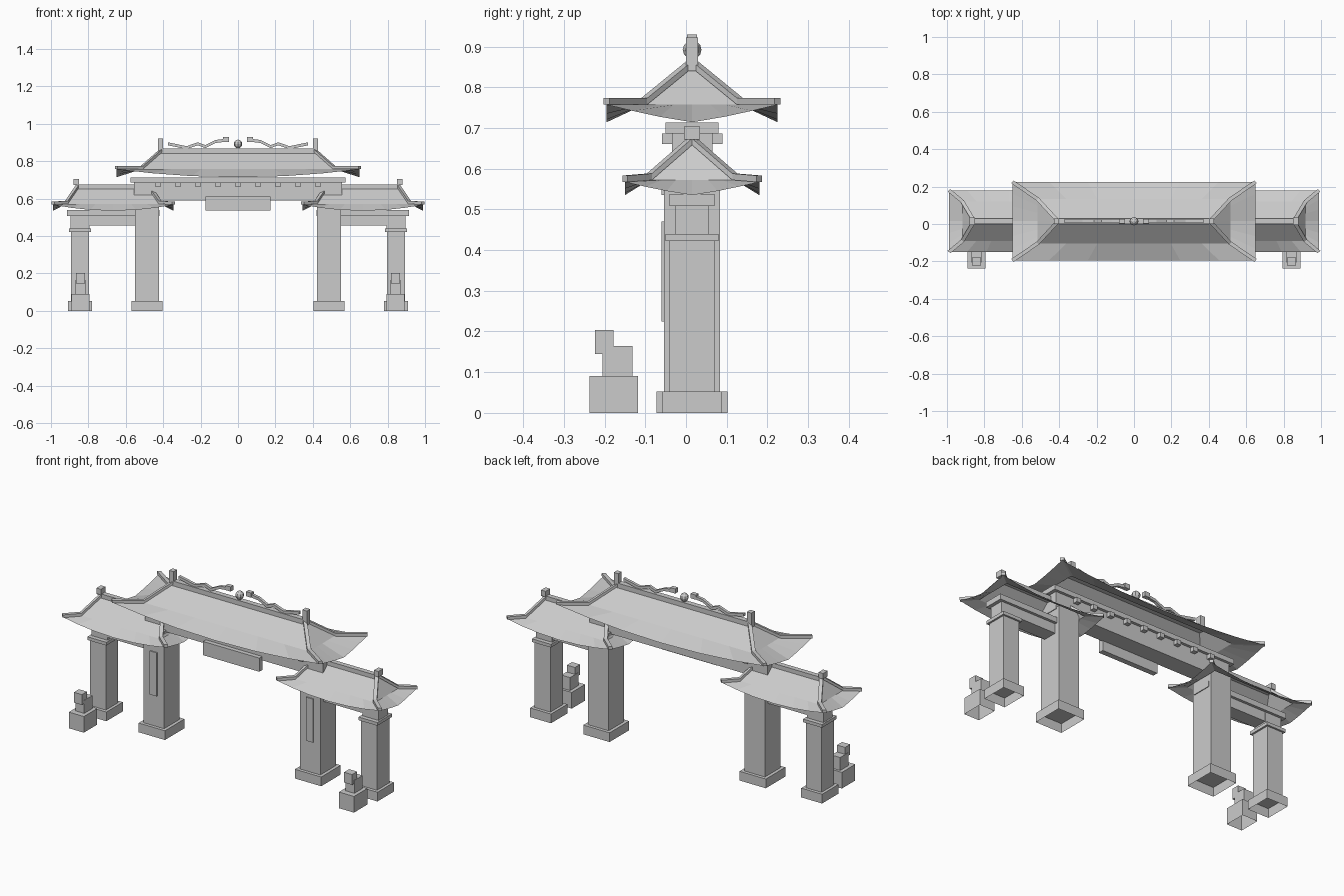
import bpy, bmesh, math
from mathutils import Vector

old = bpy.data.objects.get("Cube")
if old:
    bpy.data.objects.remove(old)

CY = 0.015  # centre line of the gate in y

stone = bpy.data.materials.new("plain_grey")
stone.use_nodes = True
grey = (0.6, 0.6, 0.6, 1)
stone.diffuse_color = grey
stone.node_tree.nodes["Principled BSDF"].inputs["Base Color"].default_value = grey


def finish(name, bm, fix=True):
    if fix:
        bmesh.ops.recalc_face_normals(bm, faces=bm.faces)
    mesh = bpy.data.meshes.new(name)
    bm.to_mesh(mesh)
    bm.free()
    mesh.materials.append(stone)
    obj = bpy.data.objects.new(name, mesh)
    bpy.context.collection.objects.link(obj)
    return obj


def box(name, x, y, z, open_bottom=False):
    """Box from (low, high) ranges on each axis."""
    bm = bmesh.new()
    bmesh.ops.create_cube(bm, size=1)
    for v in bm.verts:
        v.co = [r[0] if c < 0 else r[1] for c, r in zip(v.co, (x, y, z))]
    if open_bottom:
        low = [f for f in bm.faces if f.normal.z < -0.9]
        bmesh.ops.delete(bm, geom=low, context="FACES_ONLY")
    return finish(name, bm, not open_bottom)


def around(centre, half):
    return (centre - half, centre + half)


def strip(name, points, width, height):
    """Bar of rectangular section along a path, with upright ends."""
    bm = bmesh.new()
    pts = [Vector(p) for p in points]
    run = pts[-1] - pts[0]
    side = Vector((-run.y, run.x, 0)).normalized() * width / 2
    up = Vector((0, 0, height / 2))
    rings = [[bm.verts.new(p + a * side + b * up)
              for a, b in ((-1, -1), (1, -1), (1, 1), (-1, 1))] for p in pts]
    for r, s in zip(rings, rings[1:]):
        for i in range(4):
            j = (i + 1) % 4
            bm.faces.new((r[i], r[j], s[j], s[i]))
    bm.faces.new(rings[0])
    bm.faces.new(rings[-1])
    finish(name, bm)


def roof(name, cx, rings, lift):
    """Hipped sheet: rings of (half x, half y, z), with upswept eave corners."""
    bm = bmesh.new()
    steps = (-1, -0.7, -0.38, 0, 0.38, 0.7)
    loops = []
    for k, (hx, hy, z) in enumerate(rings):
        loop = []
        for s in range(4):
            for t in steps:
                x, y = ((t, -1), (1, t), (-t, 1), (-1, -t))[s]
                power = 2 if s % 2 == 0 else 1.2
                dz = lift * abs(t) ** power if k == len(rings) - 1 else 0
                loop.append(bm.verts.new((cx + x * hx, CY + y * hy, z + dz)))
        loops.append(loop)
    for a, b in zip(loops, loops[1:]):
        for i in range(len(a)):
            j = (i + 1) % len(a)
            bm.faces.new((b[i], b[j], a[j], a[i]))
    finish(name, bm, False)
    # hip ridges running down to each corner
    for sx in (-1, 1):
        for sy in (-1, 1):
            path = [(cx + sx * hx, CY + sy * hy, z + 0.008) for hx, hy, z in rings]
            x, y, z = path[-1]
            path[-1] = (x, y, z + lift)
            strip(name + "_hip", path, 0.02, 0.016)


# main roof with ridge, end posts and finial
roof("main_roof", 0, [(0.41, 0.004, 0.85), (0.515, 0.118, 0.757),
                      (0.65, 0.21, 0.714)], 0.043)
box("main_ridge", (-0.41, 0.41), around(CY, 0.015), (0.84, 0.868))
box("finial_stem", around(0, 0.008), around(CY, 0.008), (0.86, 0.88))
bm = bmesh.new()
bmesh.ops.create_uvsphere(bm, u_segments=8, v_segments=6, radius=0.023)
bmesh.ops.translate(bm, verts=bm.verts, vec=(0, CY, 0.892))
finish("finial_orb", bm)

# main lintel, cornice, brackets and plaque
box("main_lintel", (-0.555, 0.555), around(CY, 0.05), (0.59, 0.686))
box("main_cornice", (-0.575, 0.575), around(CY, 0.065), (0.686, 0.713))
for i in range(9):
    for s in (-1, 1):
        box("bracket", around((i - 4) * 0.107, 0.0135),
            around(CY + s * 0.06, 0.0145), (0.661, 0.686))
box("plaque", (-0.175, 0.175), (-0.06, -0.03), (0.535, 0.612))

for s in (-1, 1):
    # ridge ornaments
    box("ridge_post", around(s * 0.415, 0.014), around(CY, 0.015), (0.84, 0.922))
    wave = [(0.375, 0.893), (0.275, 0.872), (0.215, 0.893), (0.175, 0.878),
            (0.12, 0.905), (0.065, 0.912)]
    strip("ridge_serpent", [(s * x, CY, z) for x, z in wave], 0.016, 0.016)
    box("serpent_head", around(s * 0.064, 0.016), around(CY, 0.012), (0.903, 0.929))

    # inner pillar
    px = s * 0.487
    box("inner_base", around(px, 0.082), around(CY, 0.087), (0, 0.052), True)
    box("inner_pillar", around(px, 0.064), around(CY, 0.069), (0.05, 0.6))
    box("pillar_panel", around(px, 0.022), (-0.06, -0.052), (0.225, 0.47))

    # outer pillar
    ox = s * 0.845
    box("outer_base", around(ox, 0.065), around(CY, 0.073), (0, 0.052), True)
    box("outer_pillar", around(ox, 0.049), around(CY, 0.055), (0.05, 0.422))
    box("outer_capital", around(ox, 0.059), around(CY, 0.065), (0.422, 0.44))
    box("outer_neck", around(ox, 0.05), around(CY, 0.041), (0.44, 0.508))

    # side beam and plate
    box("side_beam", around(s * 0.66, 0.18), around(CY, 0.04), (0.455, 0.508))
    box("side_plate", around(s * 0.667, 0.248), around(CY, 0.055), (0.508, 0.538))

    # side roof
    cx = s * 0.667
    roof("side_roof", cx, [(0.19, 0.004, 0.66), (0.25, 0.105, 0.572),
                           (0.322, 0.165, 0.535)], 0.032)
    box("side_ridge", around(cx, 0.19), around(CY, 0.014), (0.65, 0.675))
    box("side_ridge_post", around(s * 0.865, 0.014), around(CY, 0.02), (0.672, 0.704))

    # guardian statue
    gx = s * 0.842
    box("statue_plinth", around(gx, 0.047), (-0.237, -0.118), (0, 0.091), True)
    box("statue_body", around(gx, 0.027), (-0.205, -0.132), (0.091, 0.164))
    box("statue_head", around(gx, 0.025), (-0.223, -0.178), (0.145, 0.203))
